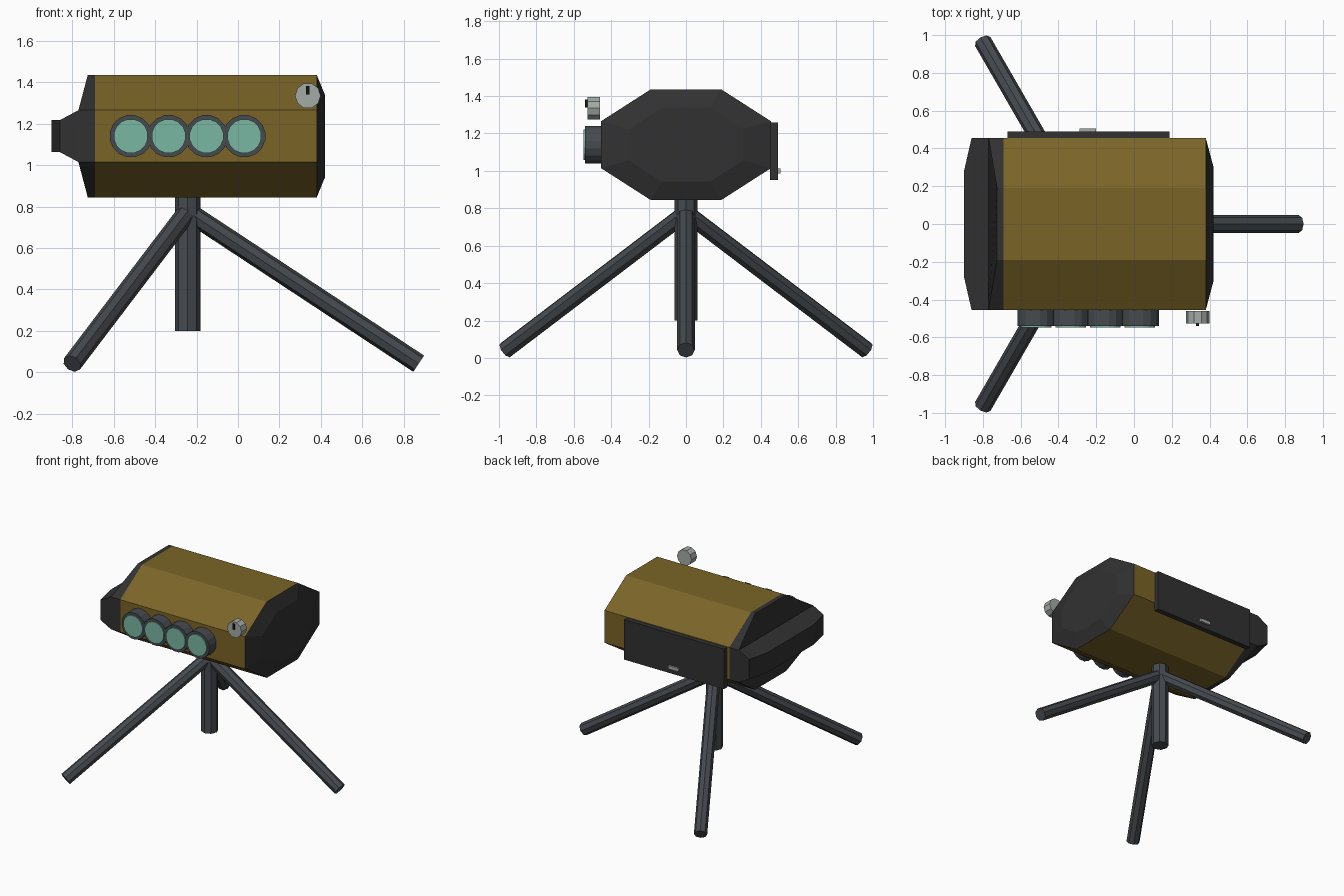
import bpy, bmesh, math
from mathutils import Vector

if "Cube" in bpy.data.objects:
    bpy.data.objects.remove(bpy.data.objects["Cube"])


def material(name, rgb):
    m = bpy.data.materials.new(name)
    m.diffuse_color = (*rgb, 1)
    m.use_nodes = True
    m.node_tree.nodes["Principled BSDF"].inputs["Base Color"].default_value = m.diffuse_color
    return m


BROWN = material("olive brown", (0.195, 0.127, 0.020))
DARK = material("charcoal", (0.031, 0.031, 0.031))
STEEL = material("gunmetal", (0.061, 0.069, 0.078))
LENS = material("teal glass", (0.195, 0.474, 0.361))
LIGHT = material("pale grey", (0.370, 0.410, 0.380))
BLACK = material("black", (0.008, 0.008, 0.008))


def finish(name, bm, mat):
    bmesh.ops.recalc_face_normals(bm, faces=bm.faces)
    me = bpy.data.meshes.new(name)
    bm.to_mesh(me)
    bm.free()
    me.materials.append(mat)
    ob = bpy.data.objects.new(name, me)
    bpy.context.collection.objects.link(ob)
    return ob


def loft(name, rings, mat):
    """Skin a closed solid through rings of equal point count."""
    bm = bmesh.new()
    vs = [[bm.verts.new(p) for p in r] for r in rings]
    n = len(rings[0])
    for a, b in zip(vs, vs[1:]):
        for i in range(n):
            j = (i + 1) % n
            bm.faces.new((a[i], a[j], b[j], b[i]))
    bm.faces.new(vs[0])
    bm.faces.new(vs[-1])
    return finish(name, bm, mat)


def rod(name, p, q, r, sides, mat, turn=0.0):
    """Flat-sided cylinder from p to q."""
    p, q = Vector(p), Vector(q)
    d = (q - p).normalized()
    ref = Vector((0, 1, 0)) if abs(d.z) > 0.99 else Vector((0, 0, 1))
    u = d.cross(ref).normalized()
    v = d.cross(u)
    angles = [turn + 2 * math.pi * i / sides for i in range(sides)]
    ring = [(u * math.cos(a) + v * math.sin(a)) * r for a in angles]
    return loft(name, [[p + o for o in ring], [q + o for o in ring]], mat)


def box(name, lo, hi, mat):
    rings = [[(x, lo[1], lo[2]), (x, hi[1], lo[2]), (x, hi[1], hi[2]), (x, lo[1], hi[2])]
             for x in (lo[0], hi[0])]
    return loft(name, rings, mat)


# Octagonal housing cross-section in (y, z) around the centre height
CZ = 1.14
OCT = [(-0.19, 0.295), (0.19, 0.295), (0.455, 0.125), (0.455, -0.125),
       (0.19, -0.295), (-0.19, -0.295), (-0.455, -0.125), (-0.455, 0.125)]


def octagon(x, s=1.0, x_mid=None):
    return [(x if x_mid is None or abs(z) > 0.2 else x_mid, y * s, CZ + z * s) for y, z in OCT]


def rect(x, hy, hz):
    return [(x, -hy, CZ - hz), (x, hy, CZ - hz), (x, hy, CZ + hz), (x, -hy, CZ + hz)]


# Housing and its end caps
loft("housing", [octagon(-0.69), octagon(0.38)], BROWN)
loft("right_end_cap", [octagon(0.38), octagon(0.42, 0.67)], DARK)
loft("left_end_cap", [octagon(-0.69), octagon(-0.725, 1.0, -0.77)], DARK)
loft("left_end_nose", [rect(-0.77, 0.455, 0.125), rect(-0.86, 0.455, 0.077),
                       rect(-0.90, 0.28, 0.077)], DARK)

# Row of four lenses
for i in range(4):
    x = -0.517 + i * 0.1825
    rod(f"lens_barrel_{i + 1}", (x, -0.45, CZ), (x, -0.54, CZ), 0.103, 16, STEEL, math.pi / 16)
    rod(f"lens_glass_{i + 1}", (x, -0.53, CZ), (x, -0.548, CZ), 0.083, 16, LENS, math.pi / 16)

# Dial with pointer
rod("dial", (0.337, -0.46, 1.335), (0.337, -0.527, 1.335), 0.062, 10, LIGHT)
box("dial_pointer", (0.329, -0.54, 1.34), (0.345, -0.52, 1.382), BLACK)

# Rear hatch and latch
box("rear_hatch", (-0.67, 0.45, 0.95), (0.187, 0.491, 1.26), DARK)
box("hatch_latch", (-0.288, 0.48, 0.987), (-0.2, 0.505, 1.012), LIGHT)

# Tripod: centre post and three splayed legs
rod("tripod_post", (-0.243, 0, 0.2), (-0.243, 0, 0.86), 0.061, 8, STEEL)
for i in range(3):
    a = i * 2 * math.pi / 3
    foot = (-0.243 + 1.115 * math.cos(a), 1.115 * math.sin(a), 0.042)
    rod(f"tripod_leg_{i + 1}", (-0.243, 0, 0.776), foot, 0.047, 8, STEEL)
